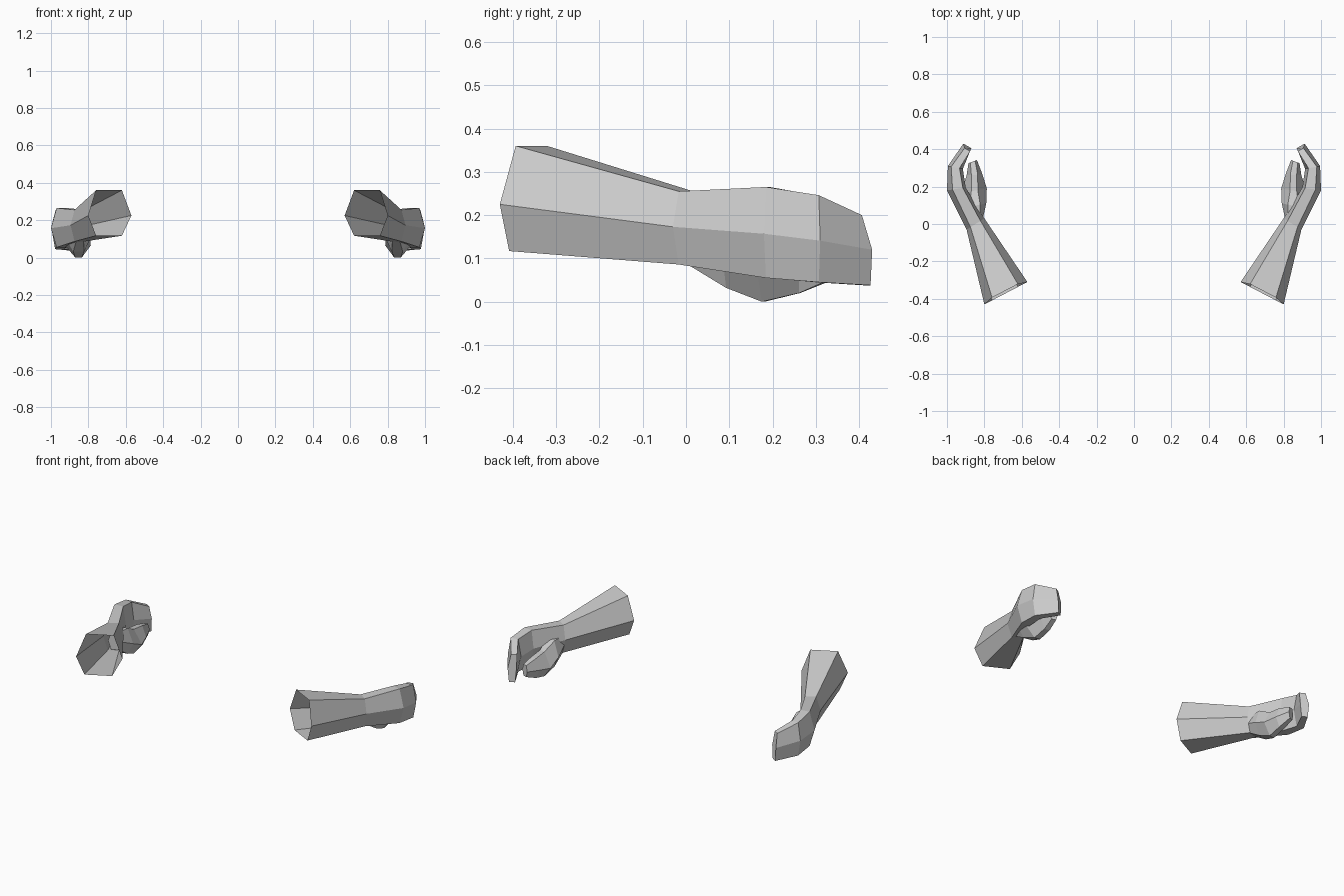
import bpy, bmesh
from mathutils import Vector

if "Cube" in bpy.data.objects:
    bpy.data.objects.remove(bpy.data.objects["Cube"])


def ring(outer, inner, top, mid, bottom, t1=0.22, t2=0.78, lean=0.0):
    """Six-sided section: a chord from outer to inner side, with top and bottom edges."""
    o, i = Vector(outer), Vector(inner)

    def at(t, z, dy=0.0):
        p = o.lerp(i, t)
        return (p.x, p.y + dy, z)
    return [at(0, mid), at(t1, top, lean), at(t2, top, lean),
            at(1, mid), at(t2, bottom), at(t1, bottom)]


def loft(name, rings, cap_start, cap_end):
    """Skin the sections, then mirror to the other side."""
    bm = bmesh.new()
    loops = [[bm.verts.new(p) for p in r] for r in rings]
    for a, b in zip(loops, loops[1:]):
        for k in range(6):
            n = (k + 1) % 6
            bm.faces.new((a[k], a[n], b[n], b[k]))
    if cap_start:
        bm.faces.new(loops[0])
    if cap_end:
        bm.faces.new(loops[-1])
    bmesh.ops.recalc_face_normals(bm, faces=bm.faces)
    me = bpy.data.meshes.new(name)
    bm.to_mesh(me)
    bm.free()
    ob = bpy.data.objects.new(name, me)
    bpy.context.collection.objects.link(ob)
    mod = ob.modifiers.new("mirror", 'MIRROR')
    mod.use_mirror_merge = False
    return ob


# Forearm and mitten hand, open at the elbow
loft("forearms_and_hands", [
    ring((0.80, -0.43), (0.57, -0.31), 0.36, 0.225, 0.117, 0.18, 0.78, 0.015),
    ring((0.895, -0.03), (0.80, 0.03), 0.255, 0.173, 0.086),
    ring((1.00, 0.18), (0.90, 0.195), 0.265, 0.157, 0.055, 0.3, 0.85),
    ring((0.995, 0.31), (0.915, 0.295), 0.246, 0.141, 0.045),
    ring((0.912, 0.43), (0.87, 0.405), 0.20, 0.12, 0.038, 0.15, 0.85, -0.02),
], False, True)

# Thumb with its fleshy base
loft("thumbs", [
    ring((0.88, -0.005), (0.81, 0.02), 0.19, 0.14, 0.088),
    ring((0.92, 0.085), (0.79, 0.11), 0.19, 0.10, 0.032, 0.3, 0.75),
    ring((0.925, 0.165), (0.787, 0.19), 0.15, 0.065, 0.0, 0.4, 0.65),
    ring((0.895, 0.26), (0.81, 0.265), 0.14, 0.075, 0.02, 0.3, 0.7),
    ring((0.885, 0.325), (0.84, 0.342), 0.12, 0.085, 0.05),
], True, True)
